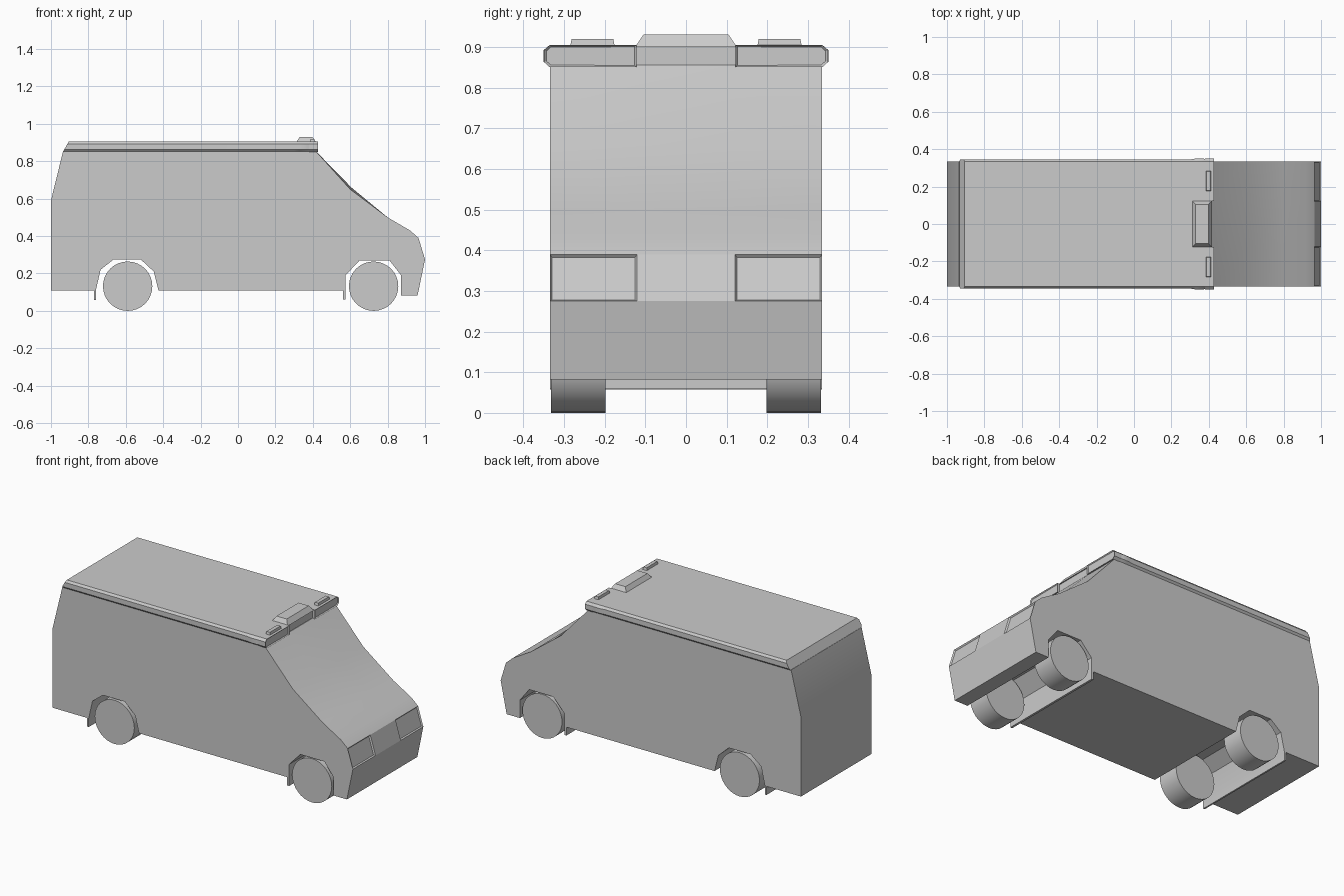
import bpy, bmesh, math
from mathutils import Matrix, Vector

if "Cube" in bpy.data.objects:
    bpy.data.objects.remove(bpy.data.objects["Cube"])


def finish(name, bm, angle=25):
    bmesh.ops.recalc_face_normals(bm, faces=bm.faces)
    me = bpy.data.meshes.new(name)
    bm.to_mesh(me)
    bm.free()
    me.shade_smooth()
    me.set_sharp_from_angle(angle=math.radians(angle))
    ob = bpy.data.objects.new(name, me)
    bpy.context.collection.objects.link(ob)
    return ob


def loft(bm, sections):
    """Skin a list of closed loops and cap both ends."""
    rings = [[bm.verts.new(p) for p in s] for s in sections]
    n = len(rings[0])
    for a, b in zip(rings, rings[1:]):
        for i in range(n):
            j = (i + 1) % n
            bm.faces.new((a[i], a[j], b[j], b[i]))
    bm.faces.new(rings[0])
    bm.faces.new(rings[-1])


def block(name, x, y, z, taper=0.0):
    """Box whose top face is pulled in by taper."""
    def loop(t, h):
        return [(x[0] + t, y[0] + t, h), (x[1] - t, y[0] + t, h),
                (x[1] - t, y[1] - t, h), (x[0] + t, y[1] - t, h)]
    bm = bmesh.new()
    loft(bm, [loop(0, z[0]), loop(taper, z[1])])
    return finish(name, bm)


# Body: side profile with full-width wheel arches and mud flaps
profile = [(-1, .11), (-1, .59), (-.935, .855), (.415, .855), (.60, .65), (.80, .50),
           (.92, .43), (.965, .39), (1.0, .275), (.96, .082), (.872, .082),
           (.872, .19), (.81, .27), (.65, .27), (.575, .19), (.575, .06),
           (.562, .06), (.562, .11), (-.425, .11), (-.45, .21), (-.52, .275),
           (-.665, .275), (-.735, .22), (-.76, .11), (-.76, .058), (-.77, .058), (-.77, .11)]
bm = bmesh.new()
sections = []
for y in (-.335, -.12, .12, .335):
    inner = abs(y) < .2
    sections.append([(x + (.008 if inner and abs(x - .6) < .01 else 0), y,
                      z + (.008 if inner and abs(x - .6) < .01 else 0)) for x, z in profile])
loft(bm, sections)
bmesh.ops.recalc_face_normals(bm, faces=bm.faces)

# Headlights: recessed panels in the nose
lamps = []
for f in bm.faces:
    c = f.calc_center_median()
    if .97 < c.x < .995 and .30 < c.z < .36 and abs(c.y) > .15 and len(f.verts) == 4:
        lamps.append(f)
bmesh.ops.inset_individual(bm, faces=lamps, thickness=.008, depth=-.008)
finish("van_body", bm)

# Roof cap: chamfered cross-section, sloped at the rear, flared near the front
bm = bmesh.new()
sections = []
for x, w in ((None, .345), (.30, .345), (.33, .35), (.37, .35), (.412, .337)):
    half = [(.335, .852), (w, .863), (w, .892), (.335, .905)]
    loop = half + [(-y, z) for y, z in reversed(half)]
    sections.append([(x if x is not None else -.935 + .03 * (z - .852) / .053, y, z)
                     for y, z in loop])
loft(bm, sections)
finish("roof_cap", bm)

# Roof beacons, one at each front corner, plus a small lamp on top
for side, tag in ((-1, "right"), (1, "left")):
    bm = bmesh.new()
    outline = [(.122, .85), (.335, .85), (.349, .863), (.349, .892), (.335, .905), (.122, .905)]
    loft(bm, [[(x, side * y, z) for y, z in outline] for x in (.38, .428)])
    bmesh.ops.recalc_face_normals(bm, faces=bm.faces)
    front = [f for f in bm.faces if f.calc_center_median().x > .427]
    bmesh.ops.inset_individual(bm, faces=front, thickness=.006, depth=-.006)
    finish(tag + "_roof_beacon", bm)
    y = sorted((side * .175, side * .285))
    block(tag + "_top_lamp", (.383, .413), y, (.90, .92), .004)

# Central roof sign box
block("roof_sign_box", (.31, .418), (-.125, .125), (.90, .93), .02)

# Wheels
for x, end in ((-.59, "rear"), (.725, "front")):
    for side, tag in ((-1, "right"), (1, "left")):
        bm = bmesh.new()
        mat = Matrix.Translation(Vector((x, side * .265, .132))) @ Matrix.Rotation(math.pi / 2, 4, 'X')
        bmesh.ops.create_cone(bm, cap_ends=True, segments=32, radius1=.132,
                              radius2=.132, depth=.134, matrix=mat)
        finish(f"{end}_{tag}_wheel", bm)
